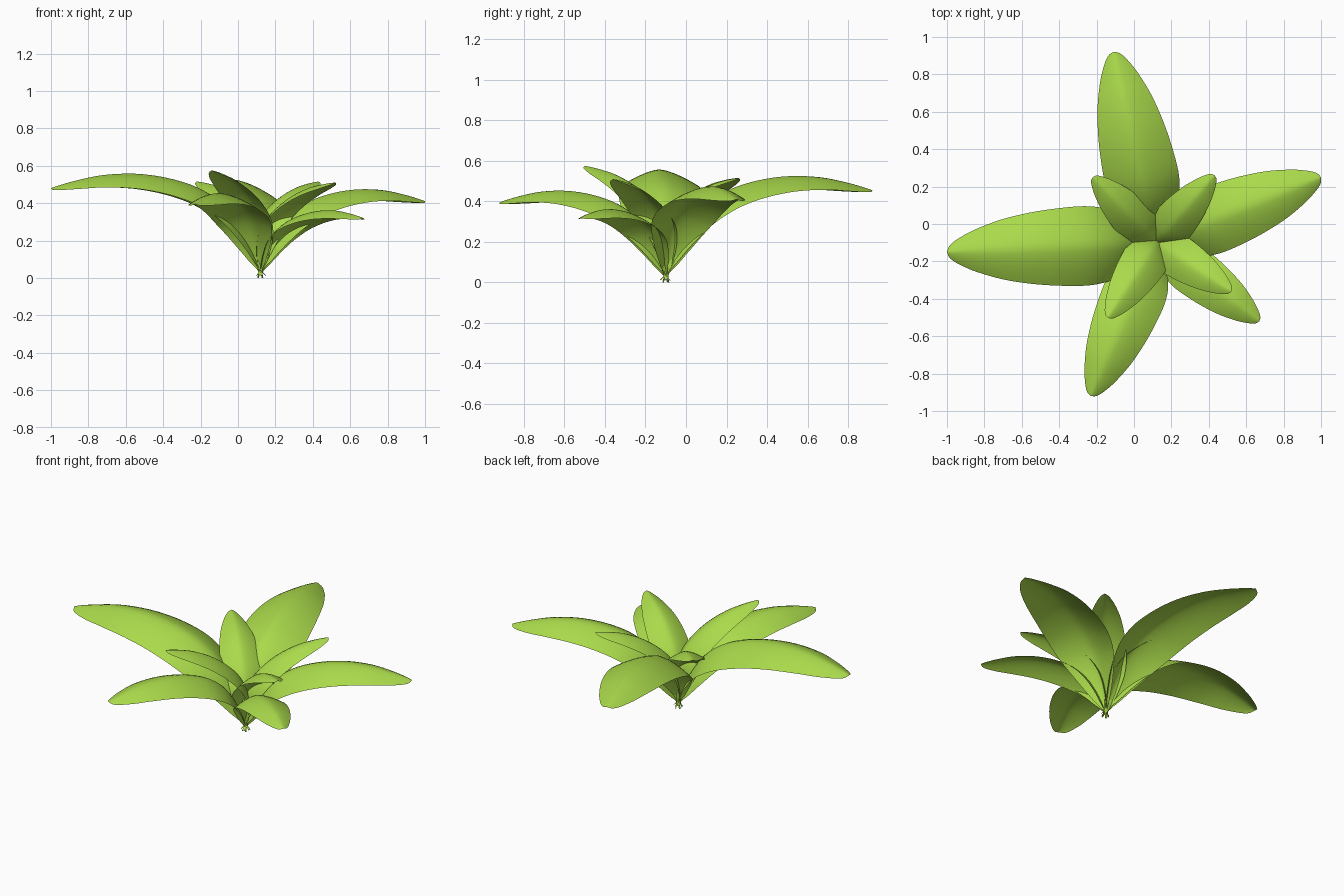
import bpy
import bmesh
import math
from mathutils import Vector, Matrix

cube = bpy.data.objects.get("Cube")
if cube:
    bpy.data.objects.remove(cube, do_unlink=True)

# Leaf green
green = bpy.data.materials.new("leaf_green")
green.use_nodes = True
color = (0.40, 0.70, 0.07, 1.0)
green.diffuse_color = color
shader = green.node_tree.nodes["Principled BSDF"]
shader.inputs["Base Color"].default_value = color
shader.inputs["Roughness"].default_value = 0.8

# Leaf midrib stations: distance outward, height, half width
STATIONS = [Vector(p) for p in (
    (-.03, .015, .008), (0, .05, .014), (.03, .12, .06), (.075, .22, .115),
    (.14, .325, .165), (.22, .41, .197), (.34, .485, .212), (.5, .535, .207),
    (.67, .557, .19), (.84, .55, .158), (.98, .522, .112), (1.07, .497, .066),
    (1.11, .484, .033), (1.12, .48, .002))]
ROOT = Vector((.12, -.10, 0))
STEPS = 4
HALF = 7
DROOP = .42


def smooth_path(points):
    """Catmull-Rom curve through the stations."""
    out = []
    last = len(points) - 1
    for i in range(last):
        a, b = points[max(i - 1, 0)], points[i]
        c, d = points[i + 1], points[min(i + 2, last)]
        for k in range(STEPS):
            t = k / STEPS
            out.append(.5 * (2 * b + (c - a) * t
                             + (2 * a - 5 * b + 4 * c - d) * t ** 2
                             + (3 * b - a - 3 * c + d) * t ** 3))
    return out + [points[-1]]


def make_leaf(name, tip, width=1.0):
    """Arched leaf, scaled, pitched and turned so that it ends at tip."""
    reach = Vector(tip) - ROOT
    plan = math.hypot(reach.x, reach.y)
    end = STATIONS[-1]
    scale = reach.length / math.hypot(end.x, end.y)
    pitch = math.atan2(reach.z, plan) - math.atan2(end.y, end.x)
    place = (Matrix.Translation(ROOT)
             @ Matrix.Rotation(math.atan2(reach.y, reach.x), 4, 'Z')
             @ Matrix.Rotation(-pitch, 4, 'Y')
             @ Matrix.Scale(scale, 4))

    path = smooth_path(STATIONS)
    bm = bmesh.new()
    rows = []
    for i, p in enumerate(path):
        ahead = path[min(i + 1, len(path) - 1)] - path[max(i - 1, 0)]
        normal = Vector((-ahead.y, 0, ahead.x)).normalized()
        row = []
        for j in range(-HALF, HALF + 1):
            s = j / HALF
            co = Vector((p.x, s * p.z * width, p.y))
            co -= normal * DROOP * p.z * abs(s) ** 1.5
            row.append(bm.verts.new(place @ co))
        rows.append(row)
    for low, high in zip(rows, rows[1:]):
        for j in range(2 * HALF):
            bm.faces.new((low[j], high[j], high[j + 1], low[j + 1])).smooth = True

    mesh = bpy.data.meshes.new(name)
    bm.to_mesh(mesh)
    bm.free()
    mesh.materials.append(green)
    leaf = bpy.data.objects.new(name, mesh)
    bpy.context.collection.objects.link(leaf)


# Long spreading outer leaves
make_leaf("outer_leaf_right", (-1.0, -.15, .48))
make_leaf("outer_leaf_back", (-.11, .92, .455))
make_leaf("outer_leaf_left", (1.0, .25, .41))
make_leaf("outer_leaf_front", (-.23, -.92, .395))
make_leaf("outer_leaf_front_left", (.67, -.52, .32))

# Short upright inner leaves
make_leaf("inner_leaf_front_left", (.52, -.36, .51), .95)
make_leaf("inner_leaf_back_left", (.43, .26, .515), .95)
make_leaf("inner_leaf_back_right", (-.22, .25, .515), .95)
make_leaf("inner_leaf_front_right", (-.14, -.50, .575), .95)
